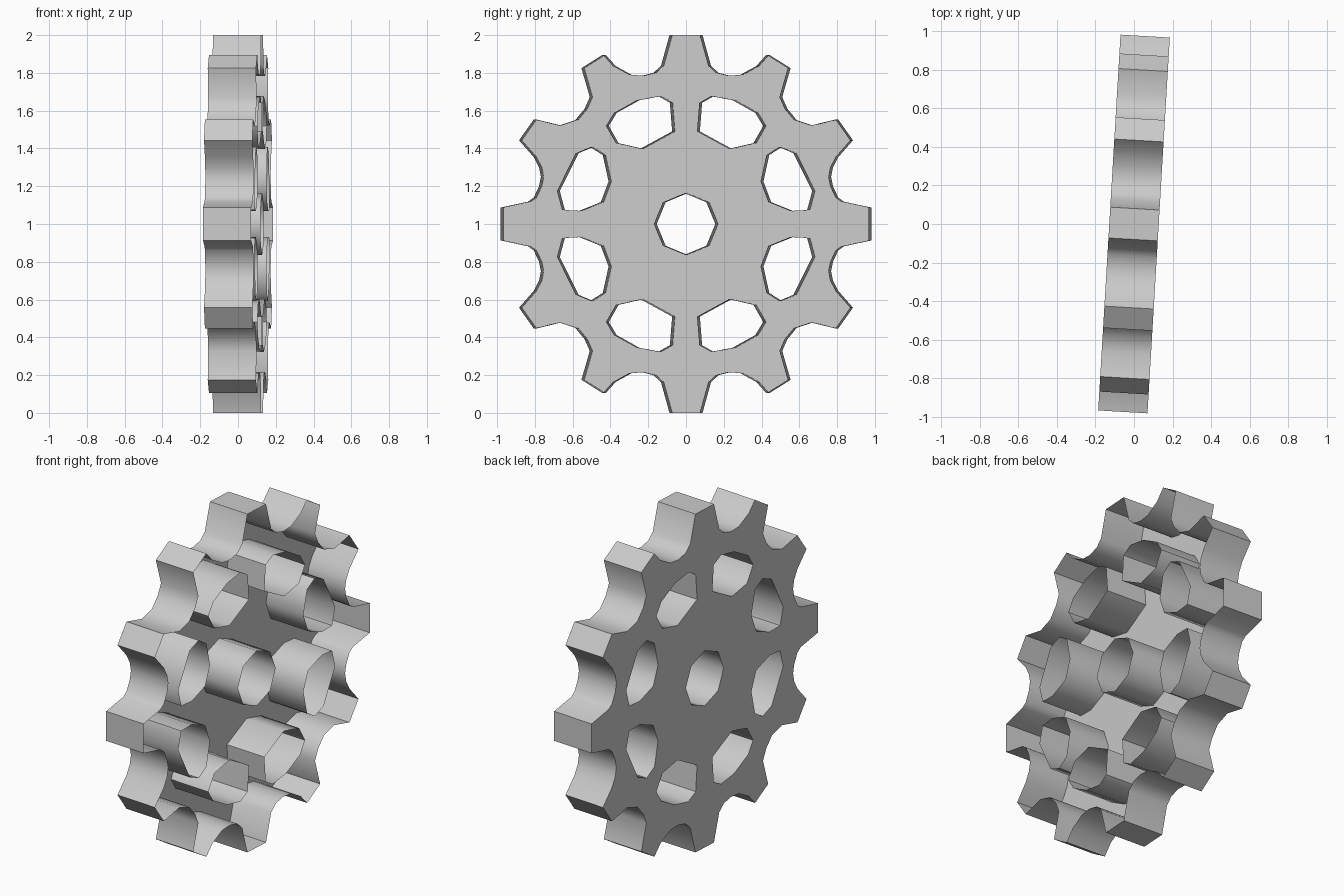
import bpy, bmesh
from math import radians, sin, cos, pi
from mathutils import Matrix

if "Cube" in bpy.data.objects:
    bpy.data.objects.remove(bpy.data.objects["Cube"])

HALF = 0.128                                    # half the gear depth
PLACE = Matrix.Translation((0, 0, 1)) @ Matrix.Rotation(radians(-3.4), 4, 'Z')

# Quarter outline of the toothed rim (y, z), from top tooth to side tooth
quarter = [(0.08, 1.0), (0.125, 0.838), (0.165, 0.80), (0.228, 0.784), (0.296, 0.79),
           (0.38, 0.836), (0.434, 0.896), (0.547, 0.825), (0.503, 0.672), (0.53, 0.61),
           (0.58, 0.55), (0.667, 0.521), (0.80, 0.553), (0.878, 0.443), (0.80, 0.354),
           (0.772, 0.30), (0.762, 0.25), (0.772, 0.20), (0.80, 0.14), (0.83, 0.118),
           (0.976, 0.087)]
# Two lightening holes in one quarter
upper_hole = [(0.14, 0.677), (0.078, 0.642), (0.066, 0.49), (0.235, 0.398),
              (0.365, 0.428), (0.417, 0.519), (0.375, 0.588), (0.255, 0.655)]
side_hole = [(0.50, 0.407), (0.434, 0.365), (0.403, 0.225), (0.444, 0.116),
             (0.56, 0.069), (0.65, 0.074), (0.677, 0.175), (0.577, 0.375)]


def mirrored(pts, sy, sz):
    out = [(y * sy, z * sz) for y, z in pts]
    return out[::-1] if sy * sz < 0 else out


def finish(bm, name):
    me = bpy.data.meshes.new(name)
    bm.to_mesh(me)
    bm.free()
    ob = bpy.data.objects.new(name, me)
    ob.matrix_world = PLACE
    bpy.context.collection.objects.link(ob)
    bpy.context.view_layer.objects.active = ob
    ob.select_set(True)
    bpy.ops.object.shade_smooth_by_angle(angle=radians(50))
    ob.select_set(False)
    return ob


def add_loop(bm, pts, x):
    vs = [bm.verts.new((x, y, z)) for y, z in pts]
    return vs, [bm.edges.new((vs[i - 1], vs[i])) for i in range(len(vs))]


def wall(name, pts):
    """Open sleeve running through the depth of the gear."""
    bm = bmesh.new()
    a, _ = add_loop(bm, pts, -HALF)
    b = [bm.verts.new((HALF, y, z)) for y, z in pts]
    for i in range(len(pts)):
        bm.faces.new((a[i - 1], a[i], b[i], b[i - 1]))
    bmesh.ops.recalc_face_normals(bm, faces=bm.faces[:])
    return finish(bm, name)


# Full loops from the quarter shapes
rim = []
for sy, sz in ((1, 1), (1, -1), (-1, -1), (-1, 1)):
    rim += mirrored(quarter, sy, sz)
bore = [(0.163 * sin(i * pi / 4), 0.163 * cos(i * pi / 4)) for i in range(8)]
holes = [mirrored(h, sy, sz) for h in (upper_hole, side_hole)
         for sy in (1, -1) for sz in (1, -1)]

# Rim wall, centre bore sleeve and hole sleeves
wall("toothed_rim", rim)
wall("bore_sleeve", bore)
for i, h in enumerate(holes):
    wall(f"hole_sleeve_{i + 1}", h)

# Flat plate closing one side, pierced by all the holes
bm = bmesh.new()
edges = []
for loop in [rim, bore] + holes:
    edges += add_loop(bm, loop, -HALF)[1]
bmesh.ops.triangle_fill(bm, edges=edges, use_beauty=True, normal=(-1, 0, 0))
finish(bm, "gear_plate")
